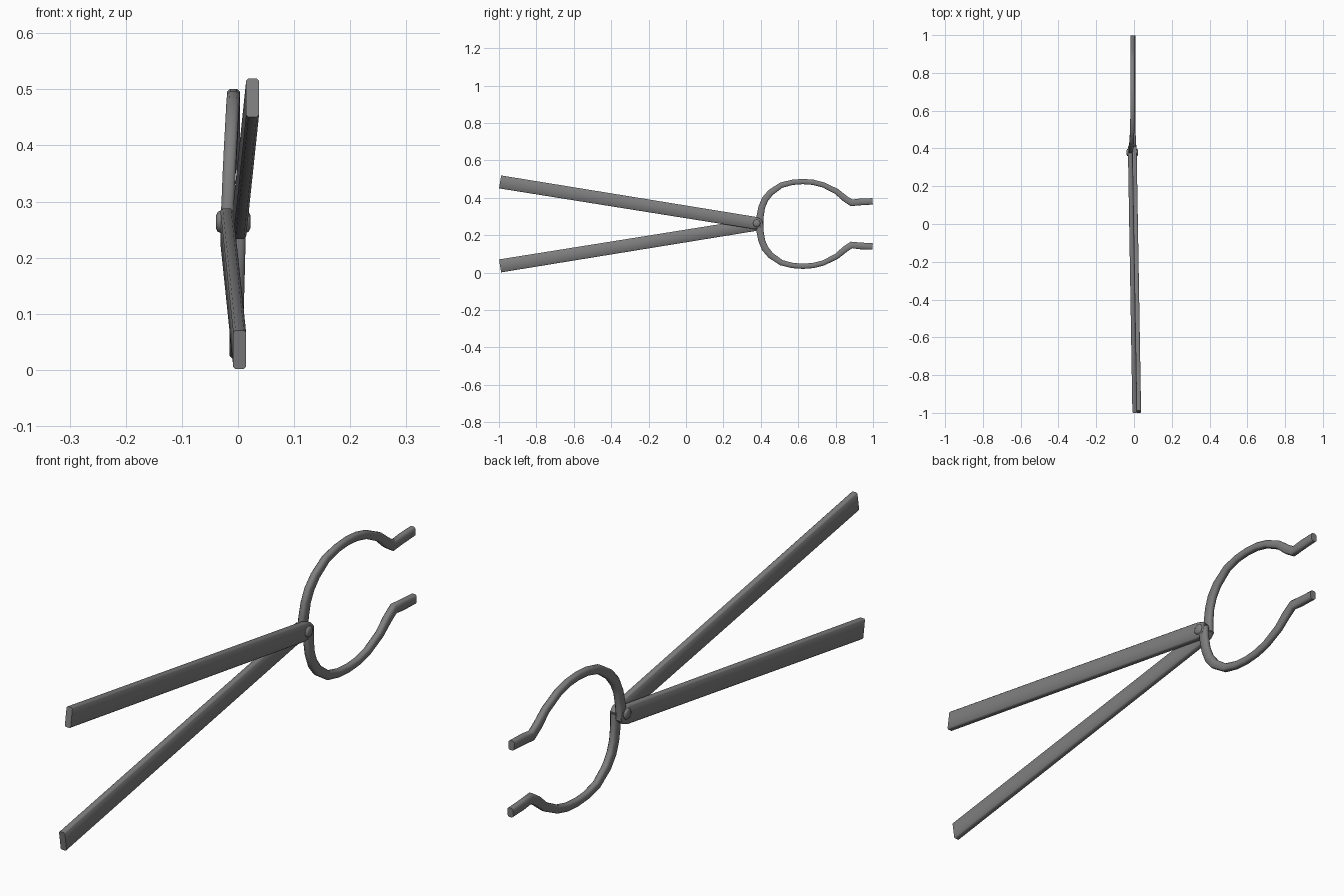
import bpy, bmesh, math
from mathutils import Vector

cube = bpy.data.objects.get("Cube")
if cube:
    bpy.data.objects.remove(cube)

steel = bpy.data.materials.new("grey steel")
steel.use_nodes = True
COLOUR = (0.21, 0.21, 0.21, 1)
steel.diffuse_color = COLOUR
steel.node_tree.nodes["Principled BSDF"].inputs["Base Color"].default_value = COLOUR

MIRROR = 0.521      # z of a mirrored point is MIRROR - z
HALF_X = 0.0115     # half thickness of the flat stock


def finish(bm, name):
    bmesh.ops.recalc_face_normals(bm, faces=bm.faces)
    mesh = bpy.data.meshes.new(name)
    bm.to_mesh(mesh)
    bm.free()
    mesh.materials.append(steel)
    obj = bpy.data.objects.new(name, mesh)
    bpy.context.collection.objects.link(obj)
    bpy.ops.object.select_all(action="DESELECT")
    obj.select_set(True)
    bpy.context.view_layer.objects.active = obj
    bpy.ops.object.shade_smooth_by_angle(angle=math.radians(50))


def sweep(name, path, x_at, chamfer, flip):
    """Sweep a chamfered bar along (y, z, half height) points."""
    pts = [Vector((y, MIRROR - z if flip else z)) for y, z, h in path]
    bm = bmesh.new()
    rings = []
    for i, p in enumerate(pts):
        tangent = (pts[min(i + 1, len(pts) - 1)] - pts[max(i - 1, 0)]).normalized()
        normal = Vector((-tangent.y, tangent.x))
        h = path[i][2]
        c = min(chamfer, h * 0.6)
        corners = [(1, h - c), (1 - c / HALF_X, h)]
        quarter = [(a * HALF_X, b) for a, b in corners]
        section = (quarter + [(-a, b) for a, b in quarter[::-1]]
                   + [(-a, -b) for a, b in quarter] + [(a, -b) for a, b in quarter[::-1]])
        rings.append([bm.verts.new((x_at(i / (len(pts) - 1)) + a,
                                    p.x + normal.x * b, p.y + normal.y * b))
                      for a, b in section])
    for lower, upper in zip(rings, rings[1:]):
        for k in range(8):
            j = (k + 1) % 8
            bm.faces.new((lower[k], lower[j], upper[j], upper[k]))
    bm.faces.new(rings[0])
    bm.faces.new(rings[-1])
    finish(bm, name)


# Straight handle, with a rounded end at the pivot
handle = [(-0.994, 0.485, 0.035), (0.365, 0.266, 0.033),
          (0.392, 0.262, 0.027), (0.408, 0.259, 0.014)]

# Bowed jaw, from the pivot round to the flat gripping tip
jaw = [(0.394, 0.255, 0.019), (0.396, 0.30, 0.019), (0.405, 0.35, 0.018),
       (0.422, 0.391, 0.018), (0.452, 0.428, 0.017), (0.51, 0.468, 0.015),
       (0.57, 0.483, 0.014), (0.625, 0.487, 0.014), (0.68, 0.483, 0.014),
       (0.735, 0.469, 0.014), (0.805, 0.434, 0.015), (0.85, 0.396, 0.017),
       (0.885, 0.373, 0.018), (0.93, 0.378, 0.018), (0.998, 0.381, 0.017)]


def ramp(start, end, rate=1):
    return lambda t: start + (end - start) * min(1, t * rate)


sweep("upper_handle", handle, lambda t: 0.026 if t == 0 else 0.003, 0.004, False)
sweep("lower_handle", handle, lambda t: 0.003 if t == 0 else -0.02, 0.004, True)
sweep("upper_jaw", jaw, ramp(-0.02, -0.008, 2.5), 0.0055, False)
sweep("lower_jaw", jaw, ramp(0.003, -0.004, 2.5), 0.0055, True)

# Pivot rivet with a low dome on each side
bm = bmesh.new()
rings = []
for x, r in [(-0.039, 0.012), (-0.036, 0.018), (-0.031, 0.02),
             (0.014, 0.02), (0.019, 0.018), (0.022, 0.012)]:
    rings.append([bm.verts.new((x, 0.378 + r * math.cos(k * math.tau / 12),
                                0.264 + r * math.sin(k * math.tau / 12)))
                  for k in range(12)])
for a, b in zip(rings, rings[1:]):
    for k in range(12):
        j = (k + 1) % 12
        bm.faces.new((a[k], a[j], b[j], b[k]))
bm.faces.new(rings[0])
bm.faces.new(rings[-1])
finish(bm, "pivot_rivet")
